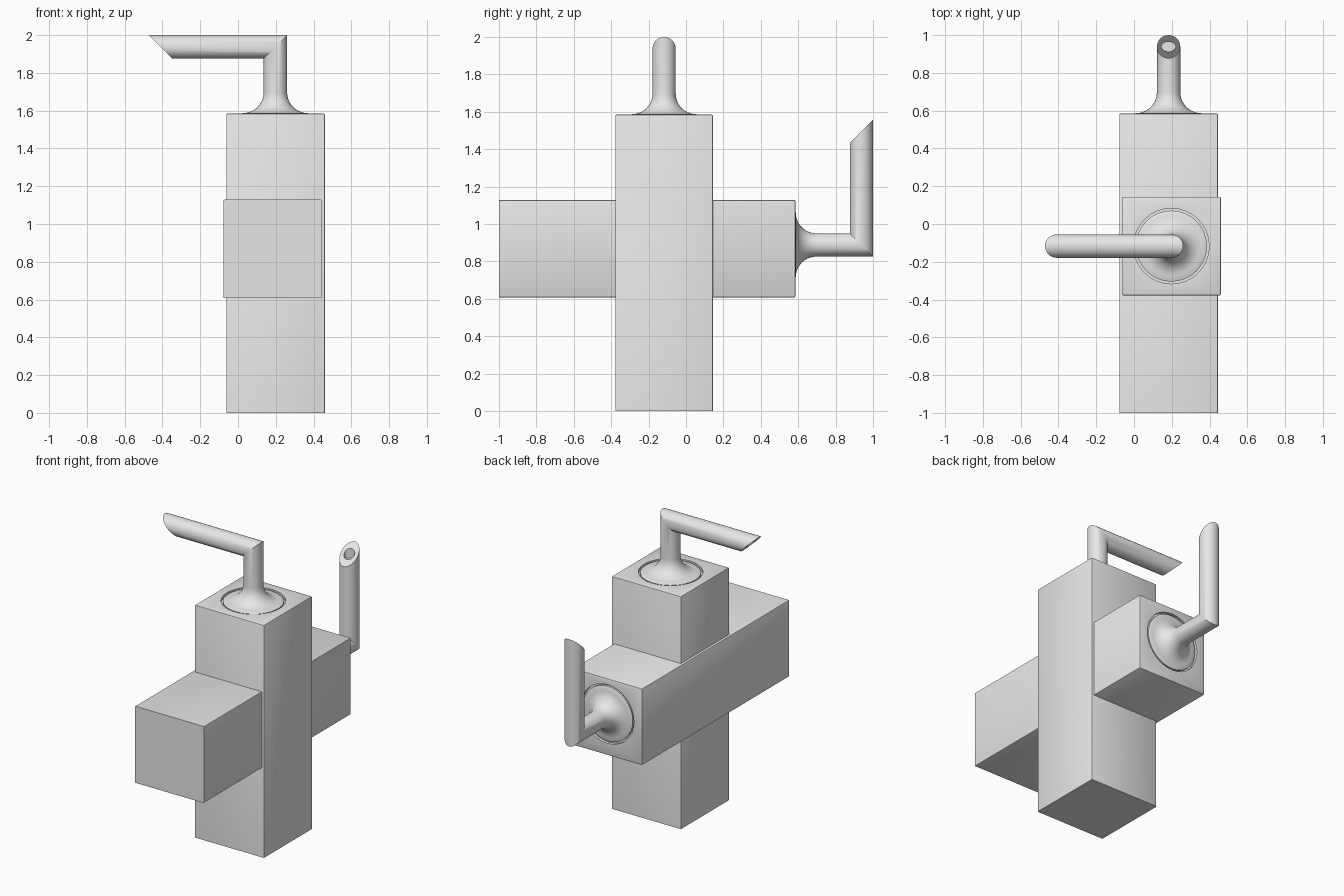
import bpy, bmesh, math
from mathutils import Matrix, Vector

cube = bpy.data.objects.get("Cube")
if cube:
    bpy.data.objects.remove(cube, do_unlink=True)

grey = bpy.data.materials.new("light_grey")
grey.use_nodes = True
grey.diffuse_color = (0.8, 0.8, 0.8, 1)
grey.node_tree.nodes["Principled BSDF"].inputs["Base Color"].default_value = (0.8, 0.8, 0.8, 1)

SEG = 32           # sides of the round parts
R = 0.062          # pipe radius
TOP = 1.585        # length of a block
HALF = 0.261       # half width of a block
AXIS = 1.938       # height of the lever axis
TIP = -0.607       # middle of the slanted lever end
ANGLES = [2 * math.pi * i / SEG for i in range(SEG)]


def finish(bm, name, frame):
    bmesh.ops.recalc_face_normals(bm, faces=bm.faces)
    mesh = bpy.data.meshes.new(name)
    bm.to_mesh(mesh)
    bm.free()
    mesh.materials.append(grey)
    obj = bpy.data.objects.new(name, mesh)
    obj.matrix_world = frame
    bpy.context.collection.objects.link(obj)
    return obj


def activate(obj):
    bpy.ops.object.select_all(action='DESELECT')
    obj.select_set(True)
    bpy.context.view_layer.objects.active = obj


def make_block(name, frame, shift):
    # Square bar with fine bevels everywhere but on the bottom end
    bm = bmesh.new()
    bmesh.ops.create_cube(bm, size=1, matrix=Matrix.Translation((shift, 0, TOP / 2))
                          @ Matrix.Diagonal((2 * HALF, 2 * HALF, TOP, 1)))
    edges = [e for e in bm.edges if max(v.co.z for v in e.verts) > 0.01]
    bmesh.ops.bevel(bm, geom=edges, offset=0.007, segments=2, profile=0.5, affect='EDGES')
    block = finish(bm, name, frame)

    # Round recess for the foot of the handle
    bm = bmesh.new()
    bmesh.ops.create_cone(bm, cap_ends=True, segments=SEG, radius1=0.2, radius2=0.2,
                          depth=0.04, matrix=Matrix.Translation((0, 0, TOP)))
    cutter = finish(bm, name + "_cutter", frame)
    cutter.hide_render = True
    bpy.context.view_layer.update()
    cut = block.modifiers.new("recess", 'BOOLEAN')
    cut.operation = 'DIFFERENCE'
    cut.solver = 'EXACT'
    cut.object = cutter
    activate(block)
    bpy.ops.object.modifier_apply(modifier=cut.name)
    bpy.data.objects.remove(cutter, do_unlink=True)
    bpy.ops.object.shade_smooth_by_angle(angle=math.radians(30))


def make_handle(name, frame):
    # Foot and flared neck profile as (radius, height)
    profile = [(0.188, TOP - 0.02), (0.188, TOP - 0.004)]
    for i in range(11):
        a = math.radians(9 * i)
        profile.append((R + 0.11 * (1 - math.sin(a)), TOP + 0.112 - 0.11 * math.cos(a)))
    rings = [[(r * math.cos(a), r * math.sin(a), z) for a in ANGLES] for r, z in profile]
    # Mitred elbow and slanted tip
    rings.append([(0, R * math.sin(a), AXIS) for a in ANGLES])
    rings[-1] = [(R * math.cos(a), R * math.sin(a), AXIS + R * math.cos(a)) for a in ANGLES]
    rings.append([(TIP - R * math.cos(a), R * math.sin(a), AXIS + R * math.cos(a)) for a in ANGLES])
    # Blind hole in the tip, with a floor square to the lever
    w, h = 0.6 * R, 0.43 * R
    rings.append([(TIP - h * math.cos(a), w * math.sin(a), AXIS + h * math.cos(a)) for a in ANGLES])
    rings.append([(TIP + 0.04, w * math.sin(a), AXIS + h * math.cos(a)) for a in ANGLES])

    bm = bmesh.new()
    loops = [[bm.verts.new(p) for p in ring] for ring in rings]
    for low, high in zip(loops, loops[1:]):
        for i in range(SEG):
            j = (i + 1) % SEG
            bm.faces.new((low[i], low[j], high[j], high[i]))
    bm.faces.new(loops[0])
    bm.faces.new(loops[-1])
    handle = finish(bm, name, frame)
    activate(handle)
    bpy.ops.object.shade_smooth_by_angle(angle=math.radians(30))


# Upright unit, and the same unit lying along y with its lever pointing up
upright = Matrix.Translation((0.198, -0.117, 0))
lying = Matrix.Translation((0.183, -1, 0.888)) @ Matrix(
    ((0, -1, 0, 0), (0, 0, 1, 0), (-1, 0, 0, 0), (0, 0, 0, 1)))

for label, frame, shift in (("upright", upright, 0.001), ("lying", lying, 0.02)):
    make_block(label + "_block", frame, shift)
    make_handle(label + "_handle", frame)
